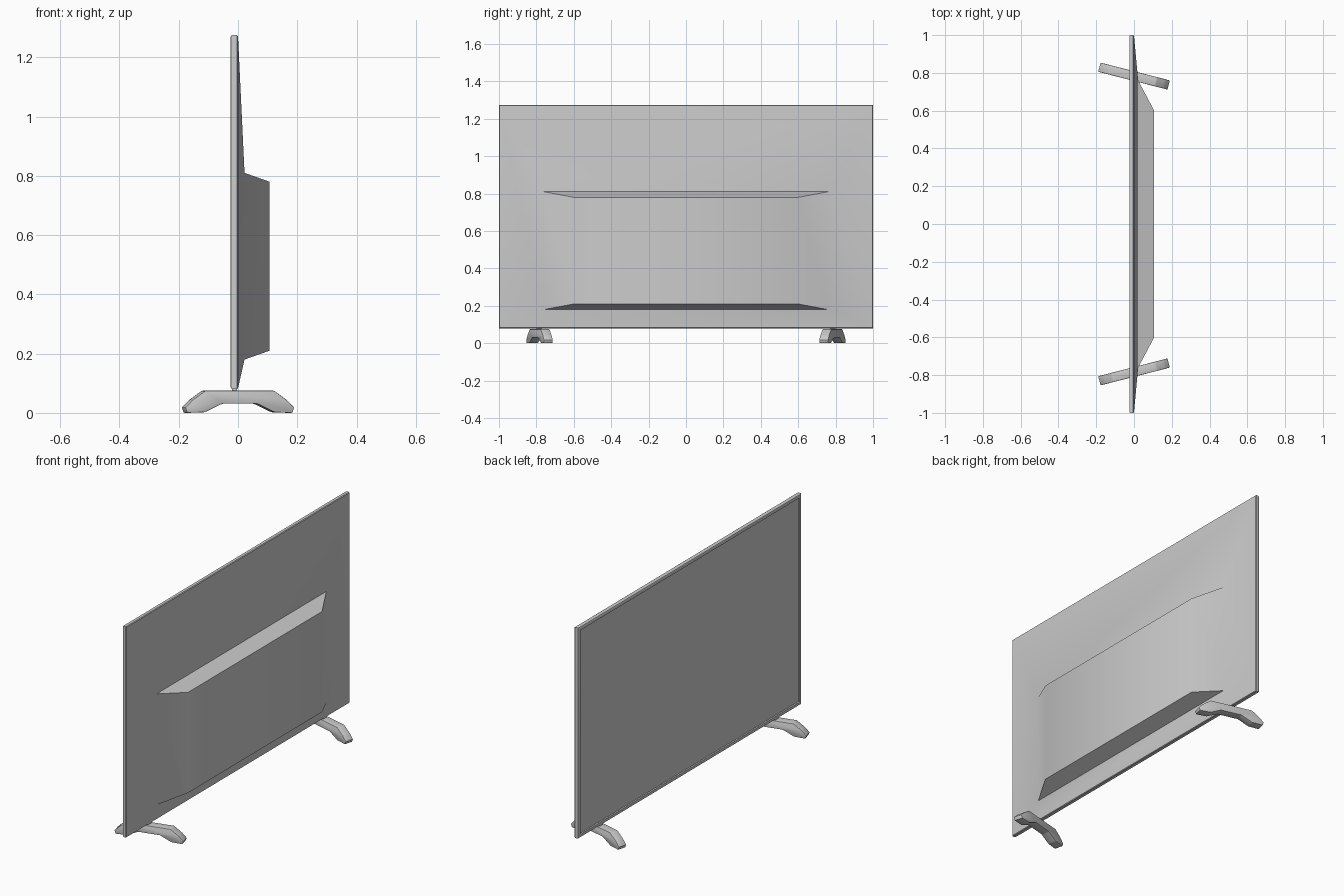
import bpy, bmesh, math
from mathutils import Matrix

if "Cube" in bpy.data.objects:
    bpy.data.objects.remove(bpy.data.objects["Cube"])


def finish(bm, name, angle):
    bmesh.ops.recalc_face_normals(bm, faces=bm.faces)
    mesh = bpy.data.meshes.new(name)
    bm.to_mesh(mesh)
    bm.free()
    ob = bpy.data.objects.new(name, mesh)
    bpy.context.collection.objects.link(ob)
    bpy.ops.object.select_all(action='DESELECT')
    ob.select_set(True)
    bpy.context.view_layer.objects.active = ob
    bpy.ops.object.shade_smooth_by_angle(angle=math.radians(angle))
    return ob


def loft(name, rings, angle):
    """Skin rectangles (x, half width, z low, z high) stacked along x, capping both ends."""
    bm = bmesh.new()
    loops = [[bm.verts.new((x, y, z)) for y, z in ((-w, lo), (w, lo), (w, hi), (-w, hi))]
             for x, w, lo, hi in rings]
    for a, b in zip(loops, loops[1:]):
        for i in range(4):
            j = (i + 1) % 4
            bm.faces.new((a[i], a[j], b[j], b[i]))
    bm.faces.new(loops[0])
    bm.faces.new(loops[-1])
    return finish(bm, name, angle)


W, LO, HI = 1.0, 0.08, 1.275


def inset(x, d):
    return (x, W - d, LO + d, HI - d)


# Thin display frame: recessed screen, bezel lip, rounded rim
loft("display_frame", [inset(-0.019, 0.021), inset(-0.025, 0.019), inset(-0.025, 0.006),
                       inset(-0.023, 0.002), inset(-0.019, 0), inset(-0.004, 0),
                       inset(0, 0.003)], 35)

# Back shell: shallow slope to the shoulder, then the raised electronics housing
loft("back_shell", [inset(-0.002, 0.003), inset(0, 0.003), (0.022, 0.76, 0.18, 0.81),
                    (0.107, 0.60, 0.21, 0.78)], 35)

# Feet: bridge-shaped profile, extruded, bevelled and splayed
half = [(0.06, 0.031), (0.122, 0.002), (0.183, 0.0), (0.19, 0.018), (0.165, 0.043), (0.12, 0.075)]
profile = half + [(-x, z) for x, z in reversed(half)]
for side, label in ((1, "left"), (-1, "right")):
    bm = bmesh.new()
    face = bm.faces.new([bm.verts.new((x, -0.025, z)) for x, z in profile])
    new = bmesh.ops.extrude_face_region(bm, geom=[face])["geom"]
    bmesh.ops.translate(bm, vec=(0, 0.05, 0),
                        verts=[g for g in new if isinstance(g, bmesh.types.BMVert)])
    bmesh.ops.recalc_face_normals(bm, faces=bm.faces)
    bmesh.ops.bevel(bm, geom=bm.edges[:], offset=0.003, segments=2, affect='EDGES', profile=0.5)
    bmesh.ops.transform(bm, verts=bm.verts, matrix=Matrix.Translation((0, side * 0.783, 0))
                        @ Matrix.Rotation(math.radians(-14.4 * side), 4, 'Z'))
    finish(bm, label + "_foot", 30)

# Short mounting posts joining the feet to the frame
for side, label in ((1, "left"), (-1, "right")):
    bm = bmesh.new()
    bmesh.ops.create_cube(bm, size=1, matrix=Matrix.Translation((-0.012, side * 0.785, 0.077))
                          @ Matrix.Diagonal((0.016, 0.03, 0.014, 1)))
    finish(bm, label + "_foot_mount", 30)
